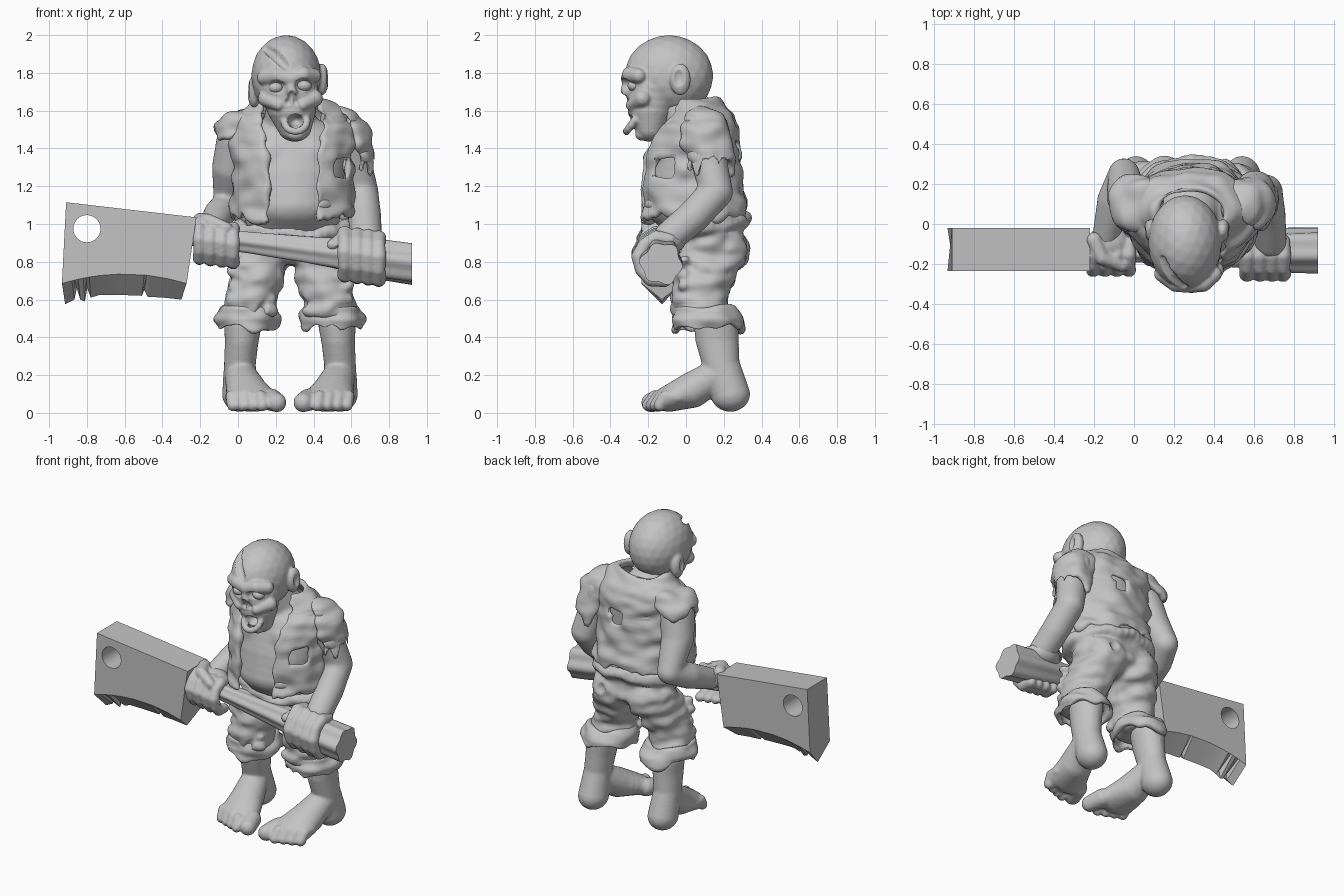
import bpy, bmesh, math, random
from mathutils import Matrix, Vector, noise

rng = random.Random(4)
if "Cube" in bpy.data.objects:
    bpy.data.objects.remove(bpy.data.objects["Cube"])

shade = (0.55, 0.55, 0.55, 1)
grey = bpy.data.materials.new("plain grey")
grey.use_nodes = True
grey.diffuse_color = shade
grey.node_tree.nodes["Principled BSDF"].inputs["Base Color"].default_value = shade

# One unit sphere, reused for every sculpted lump
unit = bmesh.new()
bmesh.ops.create_icosphere(unit, subdivisions=3, radius=1)
unit_verts = [tuple(v.co) for v in unit.verts]
unit_faces = [[v.index for v in f.verts] for f in unit.faces]
unit.free()


def place_mesh(name, mesh):
    mesh.materials.append(grey)
    ob = bpy.data.objects.new(name, mesh)
    bpy.context.collection.objects.link(ob)
    return ob


def make_object(name, bm):
    bmesh.ops.recalc_face_normals(bm, faces=bm.faces[:])
    mesh = bpy.data.meshes.new(name)
    bm.to_mesh(mesh)
    bm.free()
    return place_mesh(name, mesh)


def make_lumps(name, lumps):
    verts, faces = [], []
    for x, y, z, rx, ry, rz in lumps:
        start = len(verts)
        verts += [(x + a * rx, y + b * ry, z + c * rz) for a, b, c in unit_verts]
        faces += [[start + i for i in face] for face in unit_faces]
    mesh = bpy.data.meshes.new(name)
    mesh.from_pydata(verts, [], faces)
    return place_mesh(name, mesh)


def bake(ob, angle=50):
    """Apply the modifiers and shade smooth below the given angle."""
    graph = bpy.context.evaluated_depsgraph_get()
    mesh = bpy.data.meshes.new_from_object(ob.evaluated_get(graph))
    ob.modifiers.clear()
    ob.data = mesh
    for other in bpy.context.view_layer.objects:
        other.select_set(other == ob)
    bpy.context.view_layer.objects.active = ob
    bpy.ops.object.shade_smooth_by_angle(angle=math.radians(angle))


def sweep(*points):
    """Ellipsoids strung along points: x, y, z and one or three radii."""
    full = [Vector(p if len(p) == 6 else (*p, p[3], p[3])) for p in points]
    lumps = []
    for a, b in zip(full, full[1:]):
        gap = Vector((b - a)[:3]).length
        steps = max(1, math.ceil(gap / (0.35 * min(a[3:]))))
        lumps += [a.lerp(b, i / steps) for i in range(steps)]
    return lumps + full[-1:]


def sculpt(name, lumps, voxel, smooth=4):
    """Fuse overlapping lumps to one skin."""
    ob = make_lumps(name, lumps)
    fuse = ob.modifiers.new("fuse", 'REMESH')
    fuse.mode = 'VOXEL'
    fuse.voxel_size = voxel
    fuse.use_smooth_shade = True
    soften = ob.modifiers.new("soften", 'SMOOTH')
    soften.factor = 0.5
    soften.iterations = smooth
    bake(ob)
    return ob


def dent(ob, push, *points):
    """Press the swept ellipsoids into the skin along the push direction."""
    push, lumps = Vector(push), sweep(*points)
    middle = Vector(lumps[len(lumps) // 2][:3])
    reach = max((Vector(s[:3]) - middle).length + max(s[3:]) for s in lumps)
    near = [v for v in ob.data.vertices if (v.co - middle).length < reach]
    for lump in lumps:
        centre, radii = Vector(lump[:3]), lump[3:]
        d = Vector([a / r for a, r in zip(push, radii)])
        for v in near:
            p = Vector([a / r for a, r in zip(v.co - centre, radii)])
            if p.length_squared < 1:
                a, b, c = d.dot(d), p.dot(d), p.dot(p) - 1
                v.co += push * (math.sqrt(b * b - a * c) - b) / a


def wrinkle(ob, scale, amount):
    normals = [v.normal.copy() for v in ob.data.vertices]
    for v, normal in zip(ob.data.vertices, normals):
        p = Vector((v.co.x, v.co.y, v.co.z * 1.8)) * scale
        v.co += normal * noise.noise(p) * amount


def cloth(name, rings, jag, low_gap=0, high_gap=0, columns=24, holes=()):
    """Ragged cloth shell through rings (x, y, z, rx, ry), bottom ring first."""
    bm = bmesh.new()
    rows, fine = [], []
    for a, b in zip(rings, rings[1:]):
        fine += [Vector(a).lerp(Vector(b), i / 3) for i in range(3)]
    fine.append(Vector(rings[-1]))
    teeth = [rng.uniform(-jag, jag) for _ in range(columns)]
    teeth.append(teeth[0])
    for k, (cx, cy, z, rx, ry) in enumerate(fine):
        t = k / (len(fine) - 1)
        gap = low_gap + (high_gap - low_gap) * t ** 3
        if gap:
            gap += 0.05 * math.sin(k * 2.1)
        fall = max(0, 1 - k / 3)
        row = []
        for c in range(columns + 1):
            a = gap + (math.tau - 2 * gap) * c / columns
            row.append(bm.verts.new((cx + rx * math.sin(a), cy - ry * math.cos(a),
                                     z + teeth[c] * fall)))
        rows.append(row)
    for low, high in zip(rows, rows[1:]):
        for c in range(columns):
            quad = (low[c], low[c + 1], high[c + 1], high[c])
            mid = sum((v.co for v in quad), Vector()) / 4
            if all(sum(((m - h) / r) ** 2 for m, h, r in zip(mid, hole, hole[3:])) > 1
                   for hole in holes):
                bm.faces.new(quad)
    bmesh.ops.remove_doubles(bm, verts=bm.verts[:], dist=0.0005)
    ob = make_object(name, bm)
    shell = ob.modifiers.new("thickness", 'SOLIDIFY')
    shell.thickness = 0.03
    shell.offset = 0
    ob.modifiers.new("rounding", 'SUBSURF').levels = 1
    bake(ob)
    wrinkle(ob, 8, .027)


# Head with brow, cheeks, jaw, lips and ears
lumps = [(.255, -.09, 1.785, .185, .235, .215), (.305, -.23, 1.475, .05, .04, .035)]
lumps += sweep((.265, -.18, 1.72, .16, .14, .12), (.285, -.19, 1.6, .13, .12, .08),
               (.3, -.19, 1.51, .09, .08, .075))
lumps += sweep((.14, -.25, 1.775, .04), (.21, -.295, 1.785, .045), (.28, -.305, 1.77, .04),
               (.345, -.295, 1.79, .045), (.4, -.25, 1.785, .04))
lumps += sweep((.28, -.305, 1.76, .03), (.285, -.32, 1.7, .028))
for x in (.15, .405):
    lumps += sweep((x, -.23, 1.665, .045), (.28 + (x - .28) * .5, -.29, 1.63, .03))
for i in range(16):
    c, s = math.cos(math.tau * i / 16), math.sin(math.tau * i / 16)
    lumps += sweep((.305 + .06 * c, -.275 + .04 * s, 1.545 + .055 * s, .021))
ears = ((.085, 1.7, -1), (.445, 1.765, 1))
for x, z, side in ears:
    lumps.append((x, -.03, z, .035, .055, .085))
head = sculpt("head", lumps, .008, 3)
# Ear hollows, eye sockets, open nose, mouth and scalp wound
back = (0, 1, 0)
for x, z, side in ears:
    dent(head, (-side, 0, 0), (x + side * .038, -.04, z + .01, .022, .03, .05))
for x, z in ((.2, 1.725), (.35, 1.735)):
    dent(head, back, (x, -.33, z, .05, .055, .036))
for x in (.265, .305):
    dent(head, back, (x, -.34, 1.645, .02, .05, .022), (.285, -.345, 1.69, .015, .03, .015))
dent(head, back, (.305, -.3, 1.545, .042, .09, .036))
dent(head, (0, .8, -.5), (.14, -.18, 1.935, .022), (.19, -.27, 1.9, .03), (.25, -.32, 1.84, .024))
for side, x, z in (("right", .2, 1.722), ("left", .35, 1.732)):
    bake(make_lumps(side + "_eye", [(x, -.275, z, .04, .035, .03)]))

# Bare torso, neck and arms
lumps = sweep((.265, -.03, 1.6, .12), (.28, .07, 1.48, .16))
lumps += sweep((.29, .05, 1.43, .28, .19, .14), (.29, .02, 1.25, .27, .21, .15),
               (.29, .01, 1.1, .26, .225, .15), (.29, .08, .97, .25, .19, .08))
for x in (.2, .38):
    lumps.append((x, -.085, 1.37, .11, .07, .1))
lumps += sweep((0, .1, 1.45, .115), (-.035, .14, 1.3, .105), (-.05, .25, 1.11, .08),
               (-.1, .12, 1.05, .085), (-.14, -.06, .97, .07))
lumps += sweep((.575, .1, 1.46, .115), (.62, .13, 1.3, .095), (.655, .16, 1.17, .09),
               (.67, .04, 1.04, .09), (.68, -.09, .93, .085))
torso = sculpt("torso_and_arms", lumps, .013, 10)
dent(torso, back, (.29, -.215, 1.01, .02, .035, .016))


# Hands gripping the shaft
def hand(name, xs, center_z, reach, thick, palm, thumb):
    lumps = [palm] + sweep(*thumb)
    for x in xs:
        points = []
        for step in range(7):
            a = math.radians(65 + 36 * step)
            swell = thick * (1.1 if step % 2 else 0.95)
            points.append((x, -.135 + reach * math.cos(a),
                           center_z - .13 * x + reach * math.sin(a), swell))
        lumps += sweep(*points)
    sculpt(name, lumps, .009, 3)


hand("right_hand", (-.205, -.145, -.085, -.025), .88, .095, .033,
     (-.13, -.09, .97, .1, .09, .06),
     ((-.2, -.08, 1.02, .04), (-.16, -.17, 1.02, .036), (-.06, -.21, .98, .03)))
hand("left_hand", (.565, .63, .69, .745), .91, .115, .037,
     (.665, -.1, .91, .11, .1, .07),
     ((.6, -.07, .91, .045), (.55, -.12, .92, .038), (.5, -.19, .89, .03)))


# Pigeon-toed lower legs and feet
for side, s in (("right", -1), ("left", 1)):
    def at(d, *rest):
        return (.275 + s * d, *rest)
    lumps = sweep(at(.25, .16, .46, .1, .12, .08), at(.255, .165, .38, .09, .115, .08),
                  at(.265, .185, .26, .085, .1, .08), at(.265, .235, .1, .095, .105, .095))
    lumps += sweep(at(.26, .16, .2, .085, .1, .08), at(.23, .03, .12, .11, .1, .095),
                   at(.2, -.09, .075, .14, .08, .07))
    lumps += sweep(at(.1, -.1, .07, .06), at(.07, -.185, .055, .052))
    for i in range(4):
        d, y = .155 + .052 * i, -.2 + .02 * i
        lumps += sweep(at(d, y + .1, .085, .033), at(d, y + .03, .09, .03), at(d - .01, y, .04, .033))
    sculpt(side + "_foot", lumps, .01, 4)
    cloth(side + "_trouser_cuff", [at(.225, .115, .45, .155, .175), at(.225, .11, .5, .16, .18),
                                   at(.225, .095, .56, .13, .145)], .035)

# Trousers with seat, legs and slanted waistband
lumps = sweep((.29, .12, .97, .28, .19, .06), (.285, .13, .87, .29, .18, .1))
for s in (-1, 1):
    lumps.append((.275 + s * .13, .2, .86, .145, .135, .13))
    lumps += sweep(*((.275 + s * d, *rest) for d, *rest in (
        (.15, .13, .82, .15, .18, .1), (.18, .09, .7, .145, .165, .1),
        (.205, .065, .6, .135, .145, .08), (.22, .09, .52, .14, .15, .05))))
    for i in range(4):
        z = .56 + .07 * i
        lumps += sweep((.275 + s * .3, -.01, z + .04, .03), (.275 + s * .2, -.06 + .01 * i, z, .025),
                       (.275 + s * .1, -.01, z - .02, .03))
for i in range(40):
    c, s = math.cos(math.tau * i / 40), math.sin(math.tau * i / 40)
    lumps.append((.29 + .285 * c, .1 + .205 * s, .985 + .045 * s, .035, .035, .045))
trousers = sculpt("trousers", lumps, .012, 6)
wrinkle(trousers, 9, .022)
dent(trousers, back, (.12, -.09, .53, .035, .045, .03), (.17, -.09, .61, .03, .045, .03))
dent(trousers, (0, -1, 0), (.43, .34, .9, .04, .04, .05))

# Torn open vest with shoulder pieces
cloth("vest", [(.29, .035, 1.04, .32, .285), (.29, .03, 1.12, .31, .275),
      (.29, .015, 1.25, .3, .265), (.29, .03, 1.4, .31, .245), (.29, .05, 1.5, .32, .215),
      (.29, .065, 1.57, .28, .175), (.28, .06, 1.62, .21, .14), (.28, .05, 1.665, .17, .12)],
      .035, .42, .95, 60, ((.55, -.12, 1.29, .045, .1, .06), (.34, .28, 1.4, .055, .1, .045)))
cloth("right_shoulder_cloth", [(0, .1, 1.48, .12, .135), (.01, .1, 1.53, .12, .125),
      (.04, .09, 1.575, .09, .1), (.06, .08, 1.59, .002, .002)], .05)
cloth("left_torn_sleeve", [(.62, .13, 1.3, .105, .115), (.59, .11, 1.42, .115, .13),
      (.565, .1, 1.52, .115, .125), (.54, .09, 1.58, .085, .1), (.52, .08, 1.6, .002, .002)],
      .07, .3, .05)


def skin_sections(name, sections):
    """Join closed cross-sections into a capped solid."""
    bm = bmesh.new()
    loops = [[bm.verts.new(p) for p in section] for section in sections]
    for low, high in zip(loops, loops[1:]):
        for i in range(len(low)):
            bm.faces.new((low[i - 1], low[i], high[i], high[i - 1]))
    bm.faces.new(loops[0])
    bm.faces.new(loops[-1])
    return make_object(name, bm)


# Knotty wooden shaft
sections = []
for x, r in ((-.26, .06), (-.1, .06), (.05, .06), (.2, .066), (.35, .072), (.5, .082),
             (.65, .1), (.78, .11), (.92, .112)):
    ring = []
    for i in range(40):
        a = math.tau * i / 40
        lobe = r * (.96 + .08 * math.cos(6 * a + x) + .03 * math.sin(3 * a + 5 * x))
        ring.append((x, -.13 + lobe * math.cos(a), .91 - .13 * x + lobe * math.sin(a)))
    sections.append(ring)
bake(skin_sections("shaft", sections), 45)

# Thick cleaver blade with a notched, bevelled edge and a round hole
sections = []
for t, edge in ((0, .575), (.08, .6), (.1, .66), (.13, .6), (.17, .59), (.19, .66), (.22, .61),
                (.3, .625), (.45, .625), (.66, .62), (.68, .65), (.71, .615), (.85, .61), (1, .6)):
    bevel = .735 - .05 * (2 * t - 1) ** 2
    top_x, bevel_x, top_z = -.91 + .69 * t, -.932 + .66 * t, 1.115 - .08 * t
    sections.append(((top_x, -.02, top_z), (bevel_x, -.02, bevel), (-.915 + .615 * t, -.128, edge),
                     (bevel_x, -.236, bevel), (top_x, -.236, top_z)))
blade = skin_sections("cleaver_blade", sections)
hole = bmesh.new()
turn = Matrix.Translation((-.8, -.128, .975)) @ Matrix.Rotation(math.pi / 2, 4, 'X')
bmesh.ops.create_cone(hole, cap_ends=True, segments=40, radius1=.072, radius2=.072, depth=.5, matrix=turn)
drill = make_object("hole_cutter", hole)
drill.hide_render = True
cut = blade.modifiers.new("hole", 'BOOLEAN')
cut.operation = 'DIFFERENCE'
cut.object = drill
bake(blade, 20)
bpy.data.objects.remove(drill)
